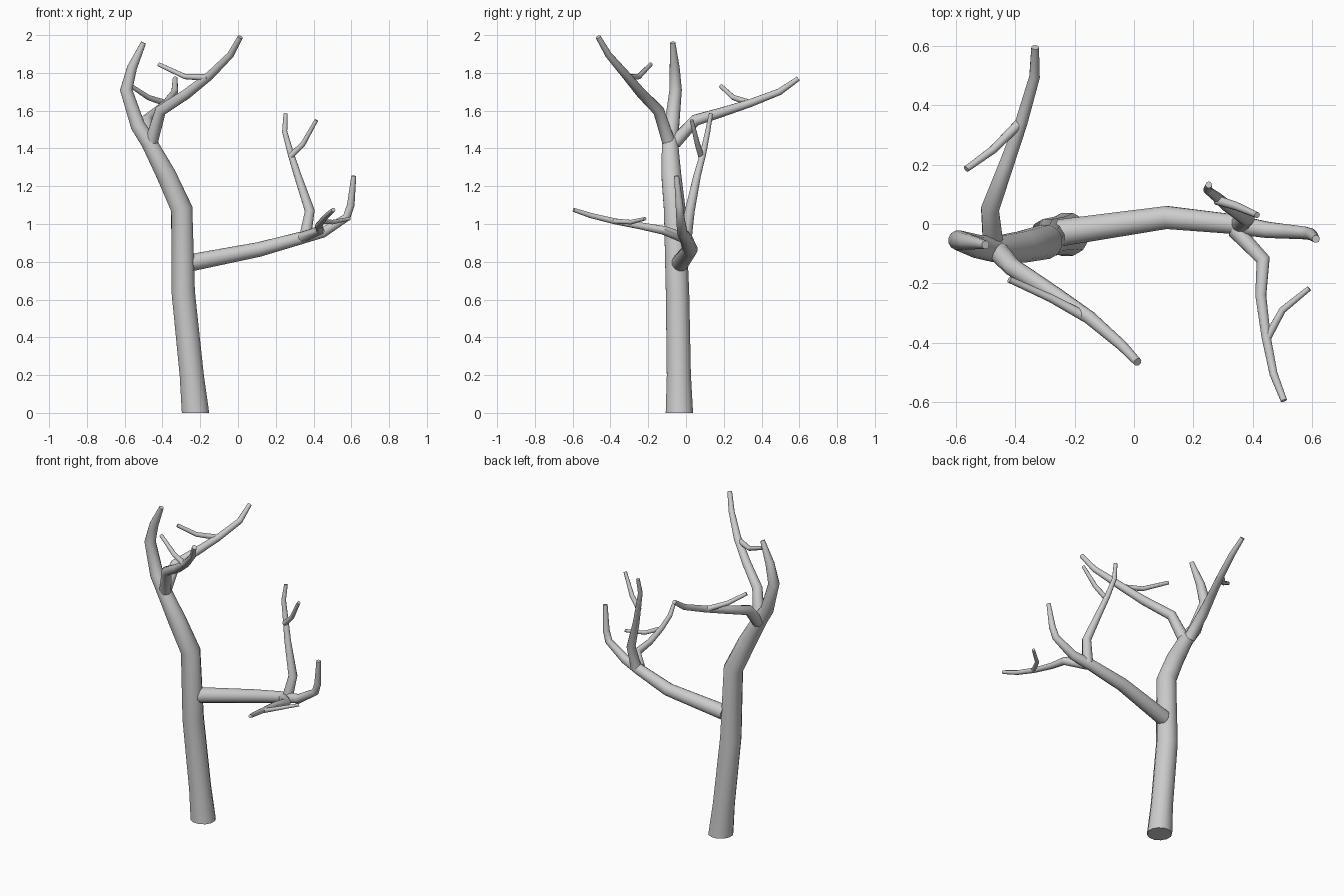
import bpy, bmesh, math
from mathutils import Vector

SIDES = 12


def branch(name, pts):
    """Tapered tube through (x, y, z, radius) points, mitred at bends and capped."""
    P = [Vector(p[:3]) for p in pts]
    bm = bmesh.new()
    rings = []
    u = None
    for i, p in enumerate(P):
        a = (p - P[i - 1]).normalized() if i else Vector()
        b = (P[i + 1] - p).normalized() if i < len(P) - 1 else Vector()
        t = (a + b).normalized()
        if name == "trunk" and i == 0:
            t = Vector((0, 0, 1))  # flat foot on the ground
        if u is None:
            u = t.orthogonal()
        u = (u - t * u.dot(t)).normalized()
        v = t.cross(u)
        ring = []
        for k in range(SIDES):
            w = 2 * math.pi * k / SIDES
            ring.append(bm.verts.new(p + pts[i][3] * (u * math.cos(w) + v * math.sin(w))))
        rings.append(ring)
    for r, s in zip(rings, rings[1:]):
        for k in range(SIDES):
            n = (k + 1) % SIDES
            bm.faces.new((r[k], r[n], s[n], s[k]))
    bm.faces.new(rings[0][::-1])
    bm.faces.new(rings[-1])
    me = bpy.data.meshes.new(name)
    bm.to_mesh(me)
    bm.free()
    ob = bpy.data.objects.new(name, me)
    bpy.context.collection.objects.link(ob)
    bpy.ops.object.select_all(action='DESELECT')
    ob.select_set(True)
    bpy.context.view_layer.objects.active = ob
    bpy.ops.object.shade_smooth_by_angle(angle=math.radians(40))


# Trunk, running up into the left leader
branch("trunk", [(-.225, -.035, 0, .075), (-.245, -.038, .2, .066), (-.29, -.045, .64, .064),
                 (-.298, -.06, 1.08, .059), (-.38, -.078, 1.26, .054), (-.47, -.085, 1.43, .044),
                 (-.53, -.075, 1.52, .04), (-.592, -.055, 1.71, .034), (-.56, -.06, 1.83, .027),
                 (-.50, -.07, 1.96, .014)])

# Low right limb
branch("right_limb", [(-.25, -.03, .795, .047), (.11, .022, .865, .04), (.33, 0, .925, .034),
                      (.45, -.02, .955, .028), (.575, -.03, 1.035, .022), (.597, -.035, 1.1, .02),
                      (.613, -.05, 1.255, .013)])
branch("right_upright", [(.355, 0, .93, .032), (.38, .02, 1.07, .027), (.315, .06, 1.26, .02),
                         (.28, .09, 1.37, .017), (.247, .115, 1.49, .014), (.252, .132, 1.585, .011)])
branch("right_upright_twig", [(.28, .08, 1.36, .016), (.345, .06, 1.425, .014),
                              (.415, .03, 1.55, .01)])
branch("front_limb", [(.34, -.02, .93, .028), (.435, -.12, .967, .024), (.427, -.24, .99, .019),
                      (.445, -.38, 1.015, .016), (.47, -.505, 1.045, .014), (.505, -.595, 1.075, .011)])
branch("front_limb_twig", [(.448, -.385, 1.015, .014), (.5, -.29, 1.01, .012),
                           (.59, -.217, 1.028, .009)])

# Crown limb reaching front right
branch("crown_front_limb", [(-.46, -.09, 1.43, .036), (-.41, -.145, 1.6, .031), (-.27, -.235, 1.69, .027),
                            (-.15, -.315, 1.785, .023), (-.04, -.41, 1.895, .018), (.012, -.465, 1.99, .014)])
branch("crown_front_twig", [(-.16, -.315, 1.775, .018), (-.28, -.25, 1.78, .014),
                            (-.42, -.187, 1.845, .011)])

# Crown limb reaching back
branch("crown_back_limb", [(-.475, -.06, 1.43, .035), (-.485, .05, 1.55, .031), (-.43, .2, 1.595, .025),
                           (-.38, .34, 1.64, .021), (-.335, .495, 1.7, .018), (-.333, .595, 1.77, .013)])
branch("crown_back_twig", [(-.385, .34, 1.64, .017), (-.475, .25, 1.67, .014),
                           (-.565, .185, 1.73, .011)])
